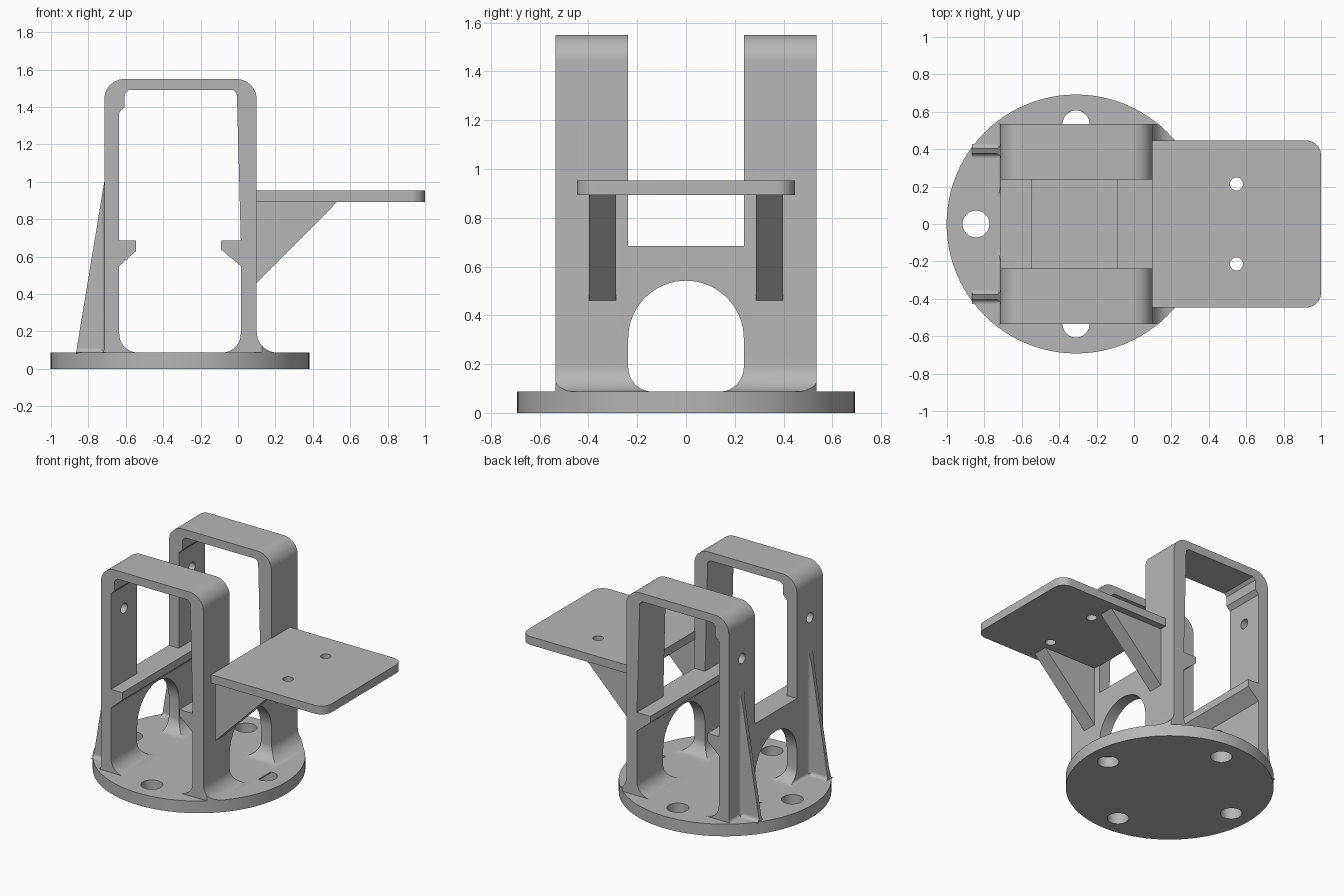
import bpy, bmesh
from math import cos, sin, radians

if "Cube" in bpy.data.objects:
    bpy.data.objects.remove(bpy.data.objects["Cube"], do_unlink=True)

grey = bpy.data.materials.new("plain grey")
grey.use_nodes = True
grey.diffuse_color = (0.47, 0.47, 0.47, 1)
grey.node_tree.nodes["Principled BSDF"].inputs["Base Color"].default_value = grey.diffuse_color

BASE_X, BASE_R, BASE_TOP = -0.31, 0.692, 0.087
HALF, GAP = 0.535, 0.237          # frame half depth, half gap between hoops
LEFT, RIGHT = -0.715, 0.10        # outer wall faces


def arc(u, v, r, start, end, n=12):
    steps = [radians(start + (end - start) * i / n) for i in range(n + 1)]
    return [(u + r * cos(a), v + r * sin(a)) for a in steps]


def circle(u, v, r, n=32):
    return arc(u, v, r, 0, 360, n)[:-1]


def rect(u0, v0, u1, v1):
    return [(u0, v0), (u1, v0), (u1, v1), (u0, v1)]


def prism(name, outline, axis, lo, hi):
    """Extrude a 2D outline along an axis."""
    place = {"x": lambda u, v, t: (t, u, v),
             "y": lambda u, v, t: (u, t, v),
             "z": lambda u, v, t: (u, v, t)}[axis]
    bm = bmesh.new()
    a = [bm.verts.new(place(u, v, lo)) for u, v in outline]
    b = [bm.verts.new(place(u, v, hi)) for u, v in outline]
    bm.faces.new(a)
    bm.faces.new(b[::-1])
    for i in range(len(a)):
        j = (i + 1) % len(a)
        bm.faces.new((a[i], b[i], b[j], a[j]))
    bmesh.ops.recalc_face_normals(bm, faces=bm.faces)
    mesh = bpy.data.meshes.new(name)
    bm.to_mesh(mesh)
    bm.free()
    mesh.materials.append(grey)
    obj = bpy.data.objects.new(name, mesh)
    bpy.context.collection.objects.link(obj)
    return obj


def combine(obj, tools, operation="DIFFERENCE"):
    """Apply boolean tools to an object and remove them."""
    for tool in tools:
        mod = obj.modifiers.new("boolean", "BOOLEAN")
        mod.operation, mod.solver, mod.object = operation, "EXACT", tool
    bpy.context.view_layer.update()
    graph = bpy.context.evaluated_depsgraph_get()
    mesh = bpy.data.meshes.new_from_object(obj.evaluated_get(graph))
    obj.modifiers.clear()
    obj.data = mesh
    for tool in tools:
        bpy.data.objects.remove(tool, do_unlink=True)
    return obj


# Round base with four bolt holes
base = prism("base_disc", circle(BASE_X, 0, BASE_R, 96), "z", 0, BASE_TOP)
bolts = [(-0.845, 0), (0.225, 0), (BASE_X, HALF), (BASE_X, -HALF)]
combine(base, [prism("hole", circle(x, y, 0.072), "z", -0.1, 0.3) for x, y in bolts])

# Hoop frame: inverted U outline with foot fillets, ledges and rounded top
foot = BASE_TOP - 0.01
outline = [(LEFT - 0.02, foot)]
outline += arc(LEFT - 0.02, BASE_TOP + 0.02, 0.02, -90, 0, 5)
outline += arc(LEFT + 0.11, 1.44, 0.11, 180, 90)
outline += arc(RIGHT - 0.11, 1.44, 0.11, 90, 0)
outline += arc(RIGHT + 0.11, BASE_TOP + 0.11, 0.11, 180, 270)
outline += [(RIGHT + 0.11, foot), (-0.085, foot)]
outline += arc(-0.085, BASE_TOP + 0.1, 0.1, -90, 0)
outline += [(0.015, 0.55), (-0.092, 0.64), (-0.092, 0.685), (0.015, 0.685),
            (-0.006, 1.47), (-0.024, 1.49), (-0.585, 1.49), (-0.606, 1.47),
            (-0.606, 1.40), (-0.635, 1.37), (-0.635, 0.685), (-0.545, 0.685),
            (-0.545, 0.63), (-0.635, 0.55)]
outline += arc(-0.535, BASE_TOP + 0.1, 0.1, 180, 270)
outline += [(-0.535, foot)]
frame = prism("hoop_frame", outline, "y", -HALF, HALF)

# Gap between the hoops, arched openings and pin holes in the left-hand posts
arch = arc(0, 0.305, GAP, 0, 180, 32)
arch += arc(-GAP + 0.1, BASE_TOP + 0.1, 0.1, 180, 270)
arch += arc(GAP - 0.1, BASE_TOP + 0.1, 0.1, 270, 360)
cutters = [prism("gap", rect(-GAP, 0.685, GAP, 2), "x", -1.2, 0.6),
           prism("arch", arch, "x", -1.2, 0.6)]
cutters += [prism("pin_hole", circle(y, 1.21, 0.036), "x", -0.8, -0.5) for y in (-0.385, 0.385)]
combine(frame, cutters)
combine(frame, [prism("trim", circle(BASE_X, 0, BASE_R, 96), "z", -0.1, 2)], "INTERSECT")

# Shelf plate with rounded outer corners and two holes
plate = [(RIGHT - 0.005, 0.447), (RIGHT - 0.005, -0.447)]
plate += arc(0.92, -0.367, 0.08, -90, 0) + arc(0.92, 0.367, 0.08, 0, 90)
shelf = prism("shelf_plate", plate, "z", 0.893, 0.953)
combine(shelf, [prism("hole", circle(0.548, y, 0.035), "z", 0.8, 1) for y in (-0.214, 0.214)])

parts = [base, frame, shelf]
slope = [(-0.867, 0.08), (LEFT + 0.01, 0.08), (LEFT + 0.01, 1.01), (LEFT, 1.0)]
for side, label in ((1, "back"), (-1, "front")):
    # Triangular brace under the shelf
    y0, y1 = sorted((0.288 * side, 0.397 * side))
    brace = [(RIGHT - 0.005, 0.455), (0.532, 0.895), (RIGHT - 0.005, 0.895)]
    parts.append(prism(label + "_shelf_brace", brace, "y", y0, y1))

    # Tall thin gusset with fillets to the base and the post
    mid, half, r = 0.39 * side, 0.014, 0.024
    gusset = prism(label + "_gusset", slope, "y", mid - half, mid + half)
    parts.append(gusset)
    for axis, name, start, lo, hi in (("x", "_gusset_foot", BASE_TOP, -1, -0.71),
                                      ("z", "_gusset_flare", LEFT, 0.08, 1.1)):
        sign = 1 if axis == "x" else -1
        flare = arc(mid - half - r, r, r, -90, 0, 6) + arc(mid + half + r, r, r, 180, 270, 6)
        flare = [(mid - half - r, -0.005)] + flare + [(mid + half + r, -0.005)]
        flare = [(y, start + sign * h) for y, h in flare]
        if axis == "z":
            flare = [(x, y) for y, x in flare]
        fillet = prism(label + name, flare, axis, lo, hi)
        wedge = prism("wedge", slope, "y", mid - 0.1, mid + 0.1)
        parts.append(combine(fillet, [wedge], "INTERSECT"))

# Smooth the rounded surfaces, keep edges sharp
bpy.ops.object.select_all(action="DESELECT")
for part in parts:
    part.select_set(True)
bpy.context.view_layer.objects.active = base
bpy.ops.object.shade_smooth_by_angle(angle=radians(25))
